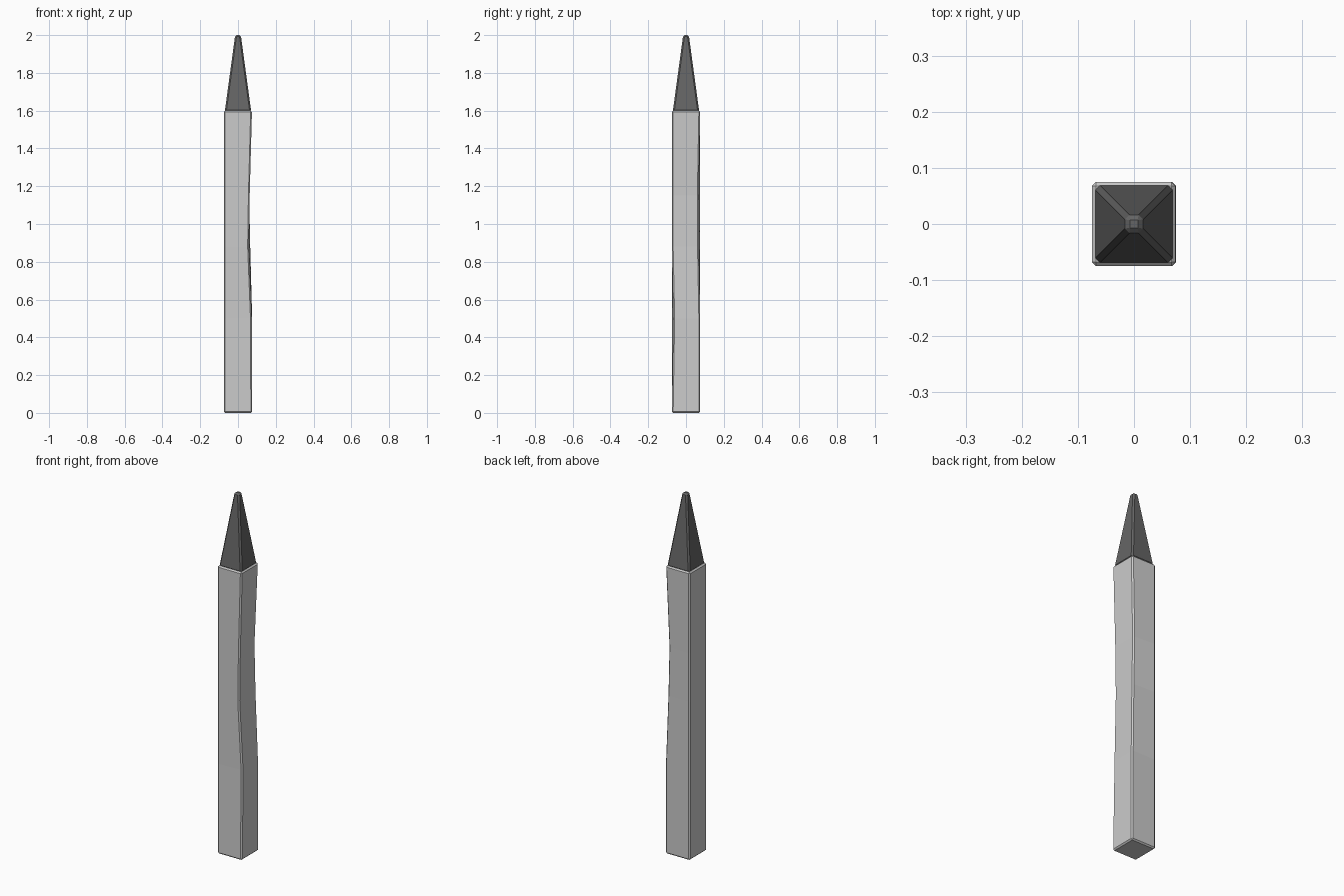
import bpy, bmesh

if "Cube" in bpy.data.objects:
    bpy.data.objects.remove(bpy.data.objects["Cube"])


def make_part(name, rings, bevel):
    """Loft four-sided rings into a closed solid with chamfered edges."""
    bm = bmesh.new()
    loops = [[bm.verts.new(co) for co in ring] for ring in rings]
    for low, high in zip(loops, loops[1:]):
        for i in range(4):
            j = (i + 1) % 4
            bm.faces.new((low[i], low[j], high[j], high[i]))
    bm.faces.new(loops[0][::-1])
    bm.faces.new(loops[-1])
    bmesh.ops.recalc_face_normals(bm, faces=bm.faces)
    mesh = bpy.data.meshes.new(name)
    bm.to_mesh(mesh)
    bm.free()
    obj = bpy.data.objects.new(name, mesh)
    bpy.context.collection.objects.link(obj)
    mod = obj.modifiers.new("chamfer", "BEVEL")
    mod.width = bevel
    mod.segments = 1
    mod.limit_method = "ANGLE"
    mod.angle_limit = 0.5
    return obj


def square(h, z):
    return [(-h, -h, z), (h, -h, z), (h, h, z), (-h, h, z)]


# Post: straight on the left, worn along the two right-hand corners
H = 0.075
worn = [  # z, front right corner, back right corner
    (0.0, (H, -H), (H, H)),
    (0.5, (0.073, -0.067), (H, H)),
    (0.88, (0.058, -H), (0.065, 0.068)),
    (1.15, (0.062, -H), (0.059, 0.067)),
    (1.6, (0.074, -H), (0.074, H)),
]
rings = [[(-H, -H, z), (*fr, z), (*br, z), (-H, H, z)] for z, fr, br in worn]
make_part("post", rings, 0.007)

# Dark pyramid tip with a blunt end
tip = make_part("tip", [square(0.07, 1.595), square(0.015, 2.0)], 0.008)
dark = bpy.data.materials.new("dark_grey")
dark.diffuse_color = (0.13, 0.13, 0.13, 1)
dark.use_nodes = True
dark.node_tree.nodes["Principled BSDF"].inputs["Base Color"].default_value = dark.diffuse_color
tip.data.materials.append(dark)
